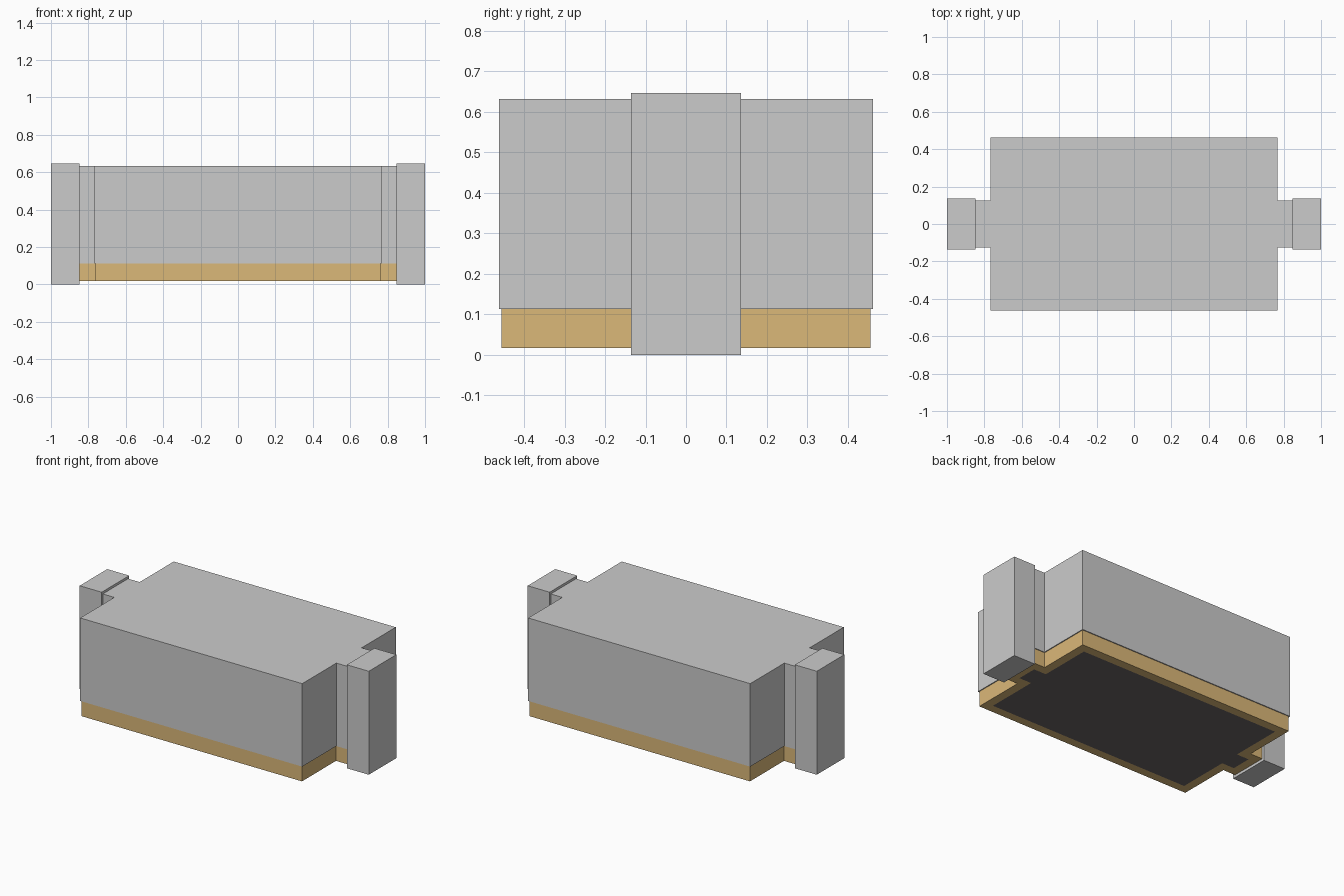
import bpy, bmesh

if "Cube" in bpy.data.objects:
    bpy.data.objects.remove(bpy.data.objects["Cube"])


def material(name, rgb):
    m = bpy.data.materials.new(name)
    m.diffuse_color = (*rgb, 1)
    m.use_nodes = True
    m.node_tree.nodes["Principled BSDF"].inputs["Base Color"].default_value = m.diffuse_color
    return m


def make_object(name, bm, mats=()):
    bmesh.ops.recalc_face_normals(bm, faces=bm.faces[:])
    mesh = bpy.data.meshes.new(name)
    bm.to_mesh(mesh)
    bm.free()
    for m in mats:
        mesh.materials.append(m)
    ob = bpy.data.objects.new(name, mesh)
    bpy.context.collection.objects.link(ob)
    return ob


def prism(outline, z0, z1):
    """Extrude a plan outline from z0 up to z1."""
    bm = bmesh.new()
    face = bm.faces.new([bm.verts.new((x, y, z0)) for x, y in outline])
    new = bmesh.ops.extrude_face_region(bm, geom=[face], use_keep_orig=True)["geom"]
    for v in new:
        if isinstance(v, bmesh.types.BMVert):
            v.co.z = z1
    bmesh.ops.recalc_face_normals(bm, faces=bm.faces[:])
    return bm


def cross_outline(hx, hy, tab_x, tab_y):
    """Rectangle with a narrow tab at each end."""
    half = [(hx, -hy), (hx, -tab_y), (tab_x, -tab_y),
            (tab_x, tab_y), (hx, tab_y), (hx, hy)]
    return half + [(-x, -y) for x, y in half]


tan = material("tan", (0.71, 0.48, 0.19))
dark = material("dark", (0.15, 0.13, 0.135))

# Main body
make_object("body", prism(cross_outline(0.768, 0.462, 0.85, 0.125), 0.113, 0.632))

# Tan base band, slightly set in, with a dark panel inset in its underside
bm = prism(cross_outline(0.762, 0.456, 0.848, 0.12), 0.017, 0.113)
bottom = min(bm.faces, key=lambda f: f.calc_center_median().z)
bmesh.ops.inset_region(bm, faces=[bottom], thickness=0.055, use_even_offset=True)
bottom.material_index = 1
make_object("base", bm, (tan, dark))

# End posts
for side, name in ((-1, "left_post"), (1, "right_post")):
    a, b = side * 0.848, side * 1.0
    make_object(name, prism([(a, -0.136), (b, -0.136), (b, 0.136), (a, 0.136)], 0, 0.647))
